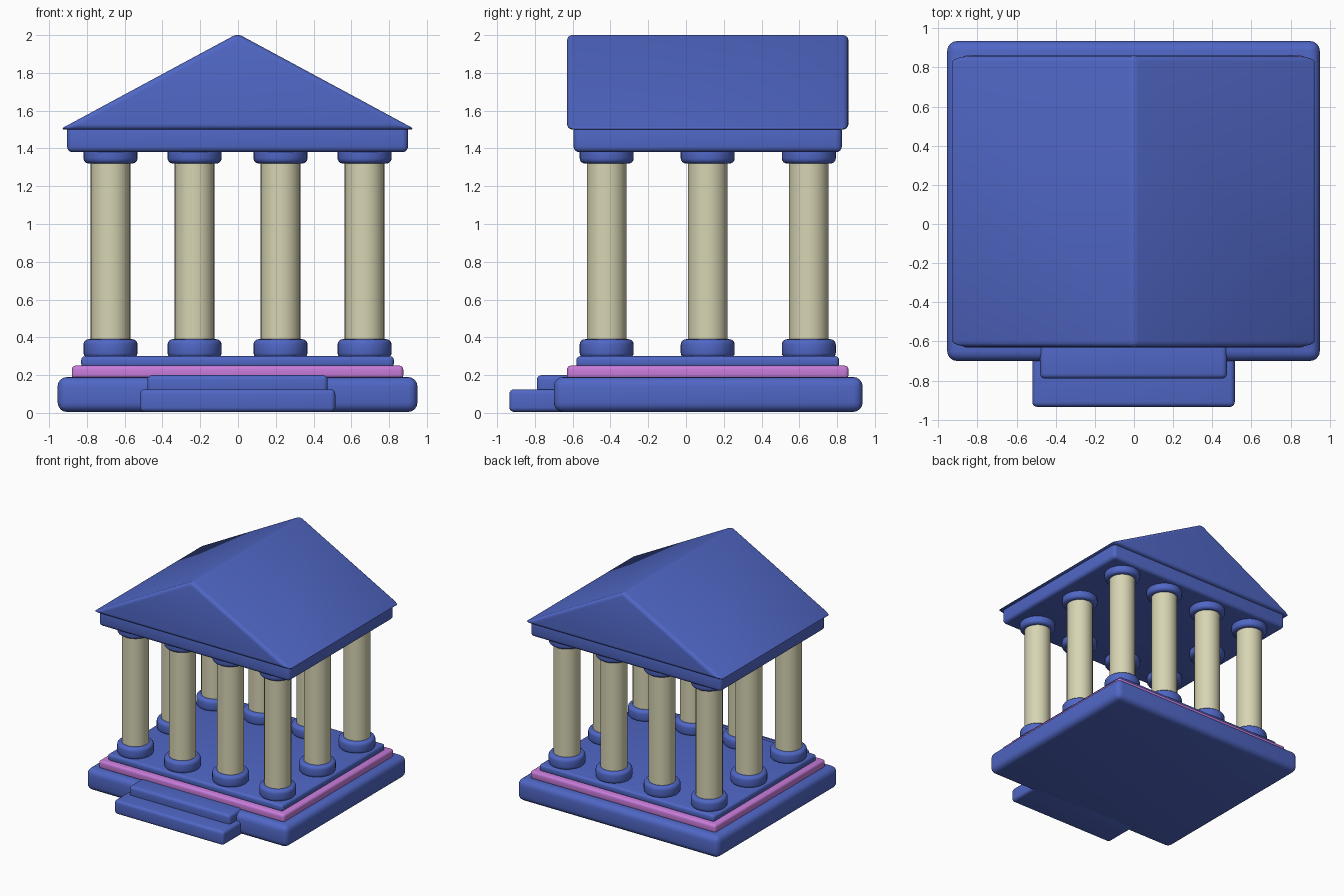
import bpy, bmesh, math

if "Cube" in bpy.data.objects:
    bpy.data.objects.remove(bpy.data.objects["Cube"])


def material(name, rgb):
    m = bpy.data.materials.new(name)
    m.diffuse_color = (*rgb, 1)
    m.use_nodes = True
    m.node_tree.nodes["Principled BSDF"].inputs["Base Color"].default_value = m.diffuse_color
    return m


BLUE = material("blue", (0.08, 0.135, 0.56))
STONE = material("pale stone", (0.68, 0.66, 0.45))
PINK = material("pink", (0.58, 0.20, 0.70))


def finish(name, bm, mat):
    bmesh.ops.recalc_face_normals(bm, faces=bm.faces)
    me = bpy.data.meshes.new(name)
    bm.to_mesh(me)
    bm.free()
    me.materials.append(mat)
    ob = bpy.data.objects.new(name, me)
    bpy.context.collection.objects.link(ob)
    bpy.ops.object.select_all(action='DESELECT')
    ob.select_set(True)
    bpy.context.view_layer.objects.active = ob
    return ob


def round_edges(ob, width):
    b = ob.modifiers.new("rounding", 'BEVEL')
    b.width, b.segments, b.limit_method = width, 4, 'ANGLE'
    bpy.ops.object.modifier_apply(modifier=b.name)
    bpy.ops.object.shade_smooth_by_angle(angle=math.radians(35))


def prism(name, profile, y0, y1, mat, bevel):
    """Extrude an x-z outline from y0 to y1 and round its edges."""
    bm = bmesh.new()
    face = bm.faces.new([bm.verts.new((x, y0, z)) for x, z in profile])
    ext = bmesh.ops.extrude_face_region(bm, geom=[face])
    for v in ext["geom"]:
        if isinstance(v, bmesh.types.BMVert):
            v.co.y = y1
    round_edges(finish(name, bm, mat), bevel)


def slab(name, x, y, z, mat, bevel):
    prism(name, [(x[0], z[0]), (x[1], z[0]), (x[1], z[1]), (x[0], z[1])],
          *y, mat, bevel)


def drum(name, x, y, z0, z1, r, mat, bevel=0):
    bm = bmesh.new()
    bmesh.ops.create_cone(bm, cap_ends=True, segments=32, radius1=r, radius2=r,
                          depth=z1 - z0)
    bmesh.ops.translate(bm, verts=bm.verts, vec=(x, y, (z0 + z1) / 2))
    ob = finish(name, bm, mat)
    if bevel:
        round_edges(ob, bevel)
    else:
        bpy.ops.object.shade_smooth_by_angle(angle=math.radians(35))


# Stepped platform
slab("platform_base", (-0.955, 0.95), (-0.70, 0.935), (0.005, 0.19), BLUE, 0.05)
slab("platform_trim", (-0.88, 0.875), (-0.63, 0.86), (0.18, 0.25), PINK, 0.02)
slab("platform_floor", (-0.83, 0.825), (-0.58, 0.81), (0.24, 0.30), BLUE, 0.02)

# Entrance steps
slab("lower_step", (-0.52, 0.515), (-0.935, -0.60), (0.005, 0.125), BLUE, 0.025)
slab("upper_step", (-0.48, 0.475), (-0.79, -0.58), (0.10, 0.20), BLUE, 0.025)

# Colonnade: full rows at front and back, outer columns only in the middle
xs = (-0.675, -0.23, 0.225, 0.67)
for y in (-0.42, 0.115, 0.65):
    for x in (xs if y != 0.115 else (xs[0], xs[-1])):
        drum("column_shaft", x, y, 0.36, 1.34, 0.105, STONE)
        drum("column_foot", x, y, 0.29, 0.39, 0.143, BLUE, 0.028)
        drum("column_capital", x, y, 1.32, 1.42, 0.143, BLUE, 0.028)

# Beam and gabled roof
slab("beam", (-0.905, 0.90), (-0.595, 0.825), (1.38, 1.525), BLUE, 0.03)
prism("gable_roof", [(-0.945, 1.5), (0.94, 1.5), (-0.0025, 2.008)],
      -0.63, 0.86, BLUE, 0.03)
